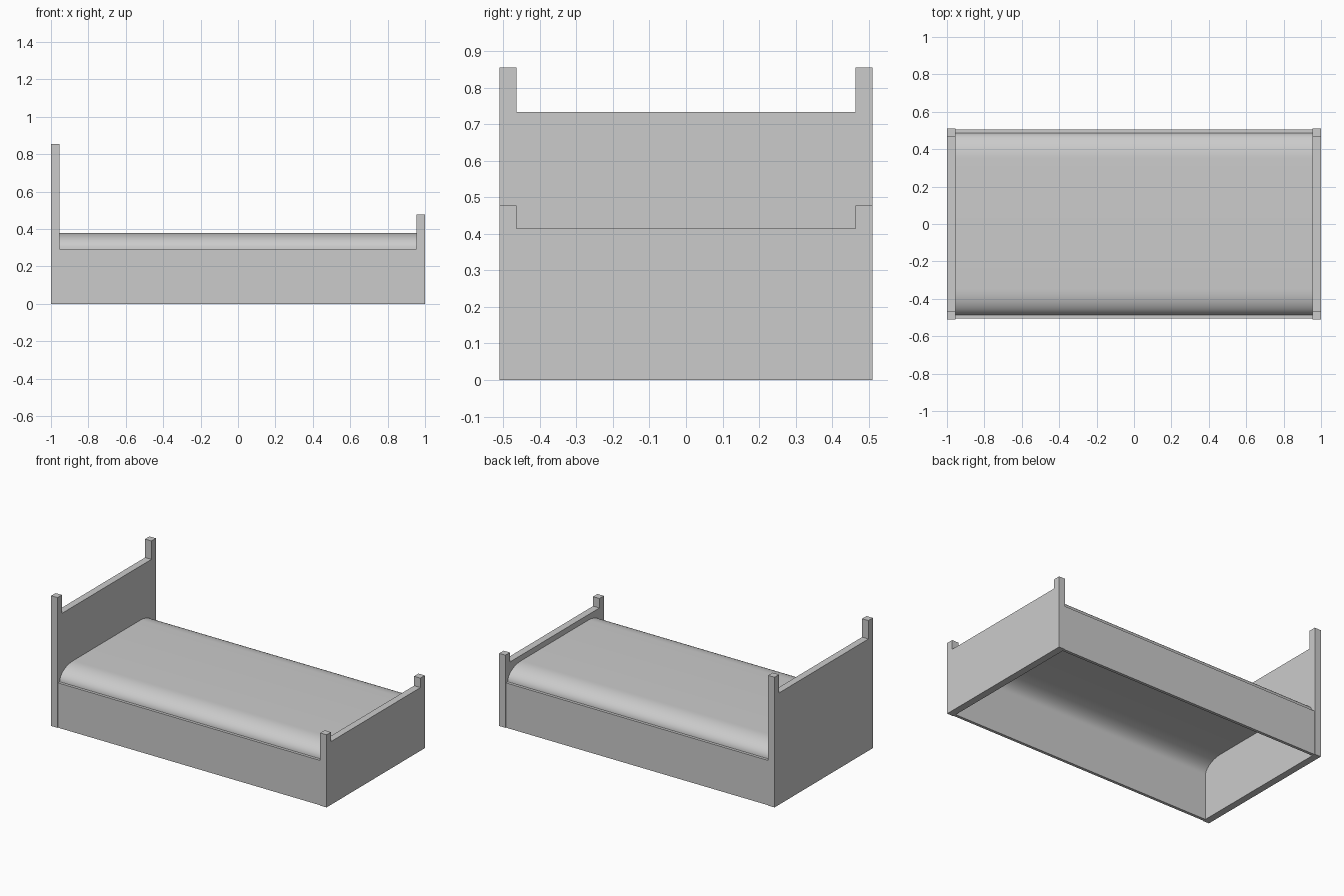
import bpy, math

if "Cube" in bpy.data.objects:
    bpy.data.objects.remove(bpy.data.objects["Cube"])


def extrude_x(name, profile, x0, x1, closed=True):
    """Extrude a (y, z) profile along x; open profiles become a sheet."""
    n = len(profile)
    verts = [(x, y, z) for x in (x0, x1) for y, z in profile]
    count = n if closed else n - 1
    faces = [(i, n + i, n + (i + 1) % n, (i + 1) % n) for i in range(count)]
    if closed:
        faces += [tuple(range(n)), tuple(reversed(range(n, 2 * n)))]
    mesh = bpy.data.meshes.new(name)
    mesh.from_pydata(verts, [], faces)
    obj = bpy.data.objects.new(name, mesh)
    bpy.context.collection.objects.link(obj)
    bpy.context.view_layer.objects.active = obj
    bpy.ops.object.select_all(action='DESELECT')
    obj.select_set(True)
    bpy.ops.object.mode_set(mode='EDIT')
    bpy.ops.mesh.select_all(action='SELECT')
    bpy.ops.mesh.normals_make_consistent(inside=False)
    bpy.ops.object.mode_set(mode='OBJECT')
    return obj


HALF_W, POST_IN = 0.51, 0.464
END_X = 0.954
RAIL_OUT, RAIL_IN, RAIL_Z = 0.506, 0.487, 0.294
TOP_Z = 0.379


def end_board(name, post_z, board_z, x0, x1):
    # panel with a raised post at each corner, as one outline
    half = [(HALF_W, 0), (HALF_W, post_z), (POST_IN, post_z), (POST_IN, board_z)]
    extrude_x(name, half + [(-y, z) for y, z in reversed(half)], x0, x1)


# Headboard and footboard
end_board("headboard", 0.855, 0.734, -1.0, -END_X)
end_board("footboard", 0.477, 0.415, END_X, 1.0)

# Side rails
for name, s in (("front_rail", -1), ("back_rail", 1)):
    extrude_x(name, [(s * RAIL_IN, 0), (s * RAIL_OUT, 0),
                     (s * RAIL_OUT, RAIL_Z), (s * RAIL_IN, RAIL_Z)], -END_X, END_X)

# Mattress: open sheet with rounded long edges
ry, rz, steps = 0.14, TOP_Z - RAIL_Z, 12
arc = [(RAIL_IN - ry + ry * math.cos(a), RAIL_Z + rz * math.sin(a))
       for a in (math.pi / 2 * i / steps for i in range(steps + 1))]
mattress = extrude_x("mattress", arc + [(-y, z) for y, z in reversed(arc)],
                     -END_X, END_X, closed=False)
bpy.ops.object.shade_smooth_by_angle(angle=math.radians(40))
if mattress.data.polygons[steps].normal.z < 0:
    mattress.data.flip_normals()
